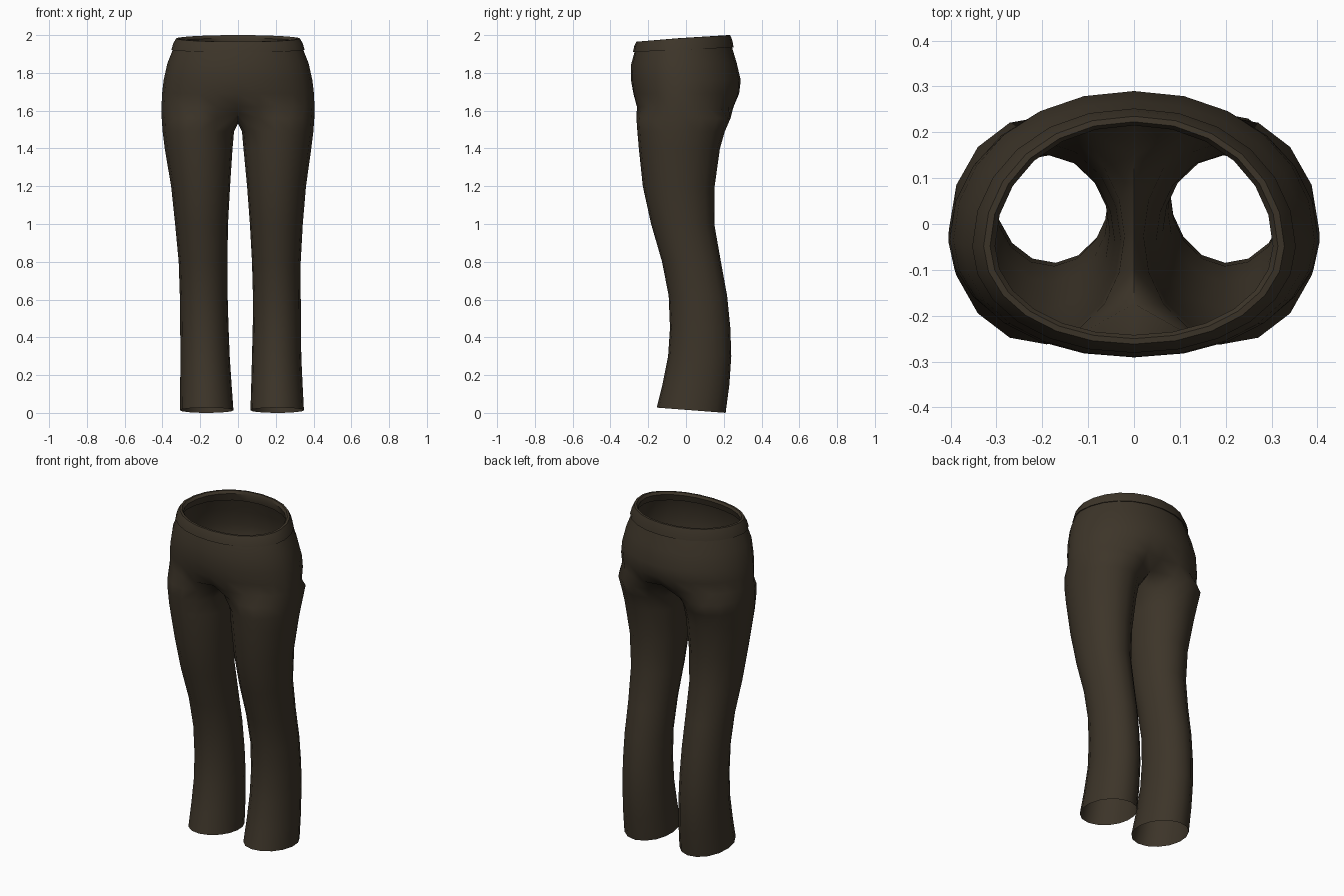
import bpy, bmesh, math

if "Cube" in bpy.data.objects:
    bpy.data.objects.remove(bpy.data.objects["Cube"])

cloth = bpy.data.materials.new("dark brown cloth")
cloth.diffuse_color = (0.046, 0.035, 0.022, 1)
cloth.use_nodes = True
cloth.node_tree.nodes["Principled BSDF"].inputs["Base Color"].default_value = cloth.diffuse_color

HALF = 12    # segments along each half of the hips
INNER = 3    # points along the crotch seam


def finish(bm, name, angle):
    me = bpy.data.meshes.new(name)
    bm.to_mesh(me)
    bm.free()
    ob = bpy.data.objects.new(name, me)
    bpy.context.collection.objects.link(ob)
    me.materials.append(cloth)
    bpy.ops.object.select_all(action='DESELECT')
    ob.select_set(True)
    bpy.context.view_layer.objects.active = ob
    bpy.ops.object.shade_smooth_by_angle(angle=math.radians(angle))
    return ob


def oval(bm, z, hx, yf, yb, tilt=0.0, pinch=0.0):
    """Closed hip ring, starting at the front middle and running round by +x."""
    ring = []
    widest = (yf + yb) / 2 - 0.035
    for k in range(2 * HALF):
        a = math.pi * k / HALF
        s, c = math.sin(a), math.cos(a)
        x = hx * math.copysign(abs(s) ** 0.95, s)
        y = widest + (yf - widest) * c if c > 0 else widest - (yb - widest) * c
        y *= 1 - pinch * math.exp(-(x / 0.07) ** 2)   # hollow at the centre seam
        ring.append(bm.verts.new((x, y, z - tilt * c)))
    return ring


def skin(bm, a, b):
    n = len(a)
    for i in range(n):
        bm.faces.new((a[i], b[i], b[(i + 1) % n], a[(i + 1) % n]))


# ---- trousers: hips splitting into two legs
bm = bmesh.new()
hips = [  # z, half width, front y, back y, tilt, seam hollow
    (1.925, 0.344, -0.272, 0.243, 0.012, 0),
    (1.85, 0.374, -0.290, 0.268, 0.004, 0),
    (1.76, 0.394, -0.291, 0.290, 0, 0),
    (1.69, 0.402, -0.284, 0.287, 0, 0.02),
    (1.62, 0.405, -0.270, 0.264, 0, 0.12),
]
rings = [oval(bm, *h) for h in hips]
for a, b in zip(rings, rings[1:]):
    skin(bm, a, b)
hip_end = rings[-1]

legs = [  # z, inner x, outer x, front y, back y, sideways shift
    (1.56, 0.000, 0.404, -0.263, 0.236, 0),
    (1.49, 0.021, 0.399, -0.258, 0.206, 0),
    (1.40, 0.029, 0.388, -0.250, 0.180, 0),
    (1.20, 0.045, 0.357, -0.229, 0.152, 0.003),
    (1.00, 0.058, 0.338, -0.185, 0.150, 0.005),
    (0.80, 0.065, 0.323, -0.127, 0.185, 0.009),
    (0.62, 0.067, 0.320, -0.092, 0.218, 0.012),
    (0.45, 0.064, 0.320, -0.085, 0.235, 0.014),
    (0.30, 0.059, 0.320, -0.095, 0.240, 0.015),
    (0.15, 0.052, 0.324, -0.125, 0.230, 0.018),
    (0.014, 0.045, 0.328, -0.155, 0.210, 0.021),
]
step_out = 280 / HALF
step_in = 80 / (INNER + 1)
angles = [-50 + step_out * k for k in range(HALF + 1)]
angles += [230 + step_in * (j + 1) for j in range(INNER)]


def leg_points(side, z, xi, xo, yf, yb, shift):
    cx, rx = (xi + xo) / 2, (xo - xi) / 2
    cy, ry = (yf + yb) / 2, (yb - yf) / 2
    tilt = 0.014 if z < 0.1 else 0
    pts = []
    for d in angles:
        a = math.radians(d)
        pts.append((side * (cx + rx * math.sin(a)) + shift,
                    cy - ry * math.cos(a), z + tilt * math.cos(a)))
    return pts


# split ring: outer halves plus a shared crotch seam on x = 0
right = [bm.verts.new(p) for p in leg_points(1, *legs[0])]
left = []
for k, v in enumerate(right):
    if k in (0, HALF) or k > HALF:
        v.co.x = 0
        v.co.z = 1.585 if k in (0, HALF) else 1.53
        if k > HALF:
            v.co.z += 0.02 * abs(v.co.y + 0.01) / 0.1
        left.append(v)
    else:
        left.append(bm.verts.new((-v.co.x, v.co.y, v.co.z)))

skin(bm, hip_end, right[:HALF + 1] + left[HALF - 1:0:-1])
for side, ring in ((1, right), (-1, left)):
    for row in legs[1:]:
        nxt = [bm.verts.new(p) for p in leg_points(side, *row)]
        skin(bm, ring, nxt)
        ring = nxt
bmesh.ops.recalc_face_normals(bm, faces=bm.faces)
finish(bm, "trousers", 60)

# ---- waistband with a folded inner lip
bm = bmesh.new()
band = [  # z, half width, front y, back y, tilt
    (1.925, 0.342, -0.270, 0.241, 0.012),
    (1.922, 0.353, -0.281, 0.252, 0.012),
    (1.955, 0.343, -0.274, 0.246, 0.014),
    (1.982, 0.328, -0.262, 0.235, 0.017),
    (1.983, 0.314, -0.250, 0.223, 0.017),
    (1.968, 0.303, -0.242, 0.215, 0.016),
    (1.925, 0.318, -0.254, 0.226, 0.012),
]
rings = [oval(bm, *b) for b in band]
for a, b in zip(rings, rings[1:]):
    skin(bm, b, a)
bmesh.ops.recalc_face_normals(bm, faces=bm.faces)
finish(bm, "waistband", 40)
